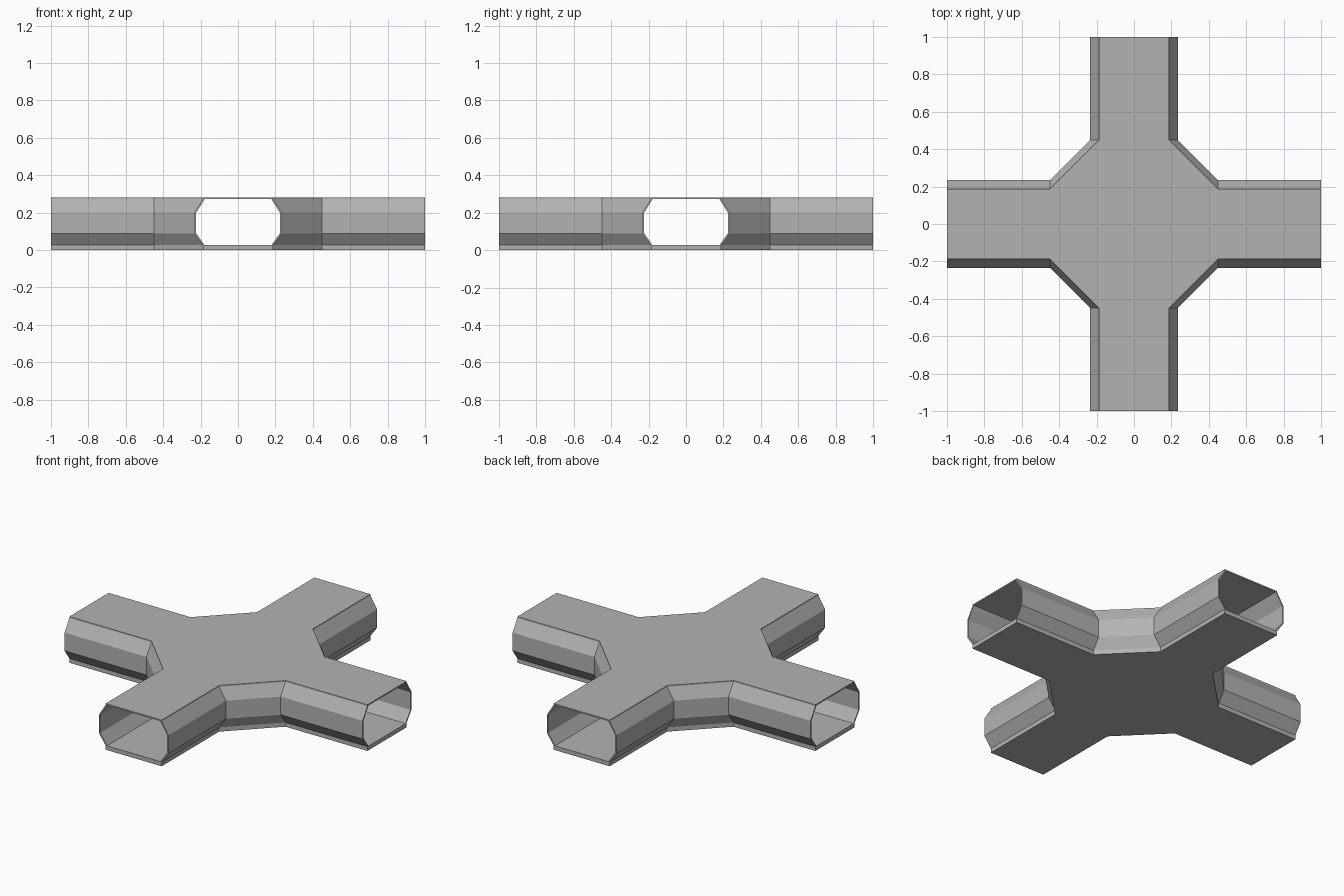
import bpy, bmesh, math
from mathutils import Matrix

if "Cube" in bpy.data.objects:
    bpy.data.objects.remove(bpy.data.objects["Cube"])

BEND = 0.45      # where the straight arms meet the diagonal corners
HALF = 0.188     # half width of floor and ceiling

grey = bpy.data.materials.new("light_grey")
grey.diffuse_color = (0.45, 0.45, 0.45, 1)
grey.use_nodes = True
grey.node_tree.nodes["Principled BSDF"].inputs["Base Color"].default_value = grey.diffuse_color


def make_object(name, bm):
    bmesh.ops.recalc_face_normals(bm, faces=bm.faces)
    mesh = bpy.data.meshes.new(name)
    bm.to_mesh(mesh)
    bm.free()
    mesh.materials.append(grey)
    obj = bpy.data.objects.new(name, mesh)
    bpy.context.collection.objects.link(obj)
    return obj


def corner_path(w):
    """Plan line of one quadrant's wall, at half width w."""
    return [(1, w), (BEND, w), (w, BEND), (w, 1)]


def cross_slab(name, z0, z1):
    """Cross-shaped plate with cut inner corners."""
    bm = bmesh.new()
    verts = []
    for q in range(4):
        rot = Matrix.Rotation(q * math.pi / 2, 3, 'Z')
        for x, y in corner_path(HALF):
            v = bm.verts.new((x, y, z0))
            v.co = rot @ v.co
            verts.append(v)
    face = bm.faces.new(verts)
    ext = bmesh.ops.extrude_face_region(bm, geom=[face])
    top = [g for g in ext["geom"] if isinstance(g, bmesh.types.BMVert)]
    bmesh.ops.translate(bm, verts=top, vec=(0, 0, z1 - z0))
    return make_object(name, bm)


def wall(name, quadrant):
    """Thin angled wall swept around one corner of the junction."""
    profile = [(HALF, 0.026), (0.234, 0.09), (0.234, 0.2), (HALF, 0.272),
               (0.179, 0.272), (0.225, 0.198), (0.225, 0.092), (0.179, 0.026)]
    bm = bmesh.new()
    rings = [[bm.verts.new((*corner_path(w)[i], z)) for w, z in profile]
             for i in range(4)]
    n = len(profile)
    for a, b in zip(rings, rings[1:]):
        for i in range(n):
            j = (i + 1) % n
            bm.faces.new((a[i], a[j], b[j], b[i]))
    # end caps, split into one quad per wall strip
    for ring in (rings[0], rings[-1]):
        for i in range(3):
            bm.faces.new((ring[i], ring[i + 1], ring[6 - i], ring[7 - i]))
    bmesh.ops.rotate(bm, verts=bm.verts, cent=(0, 0, 0),
                     matrix=Matrix.Rotation(quadrant * math.pi / 2, 3, 'Z'))
    return make_object(name, bm)


# floor and ceiling plates
cross_slab("floor", 0.0, 0.026)
cross_slab("ceiling", 0.272, 0.28)

# four corner walls
for q, side in enumerate(("back_right", "back_left", "front_left", "front_right")):
    wall("wall_" + side, q)
